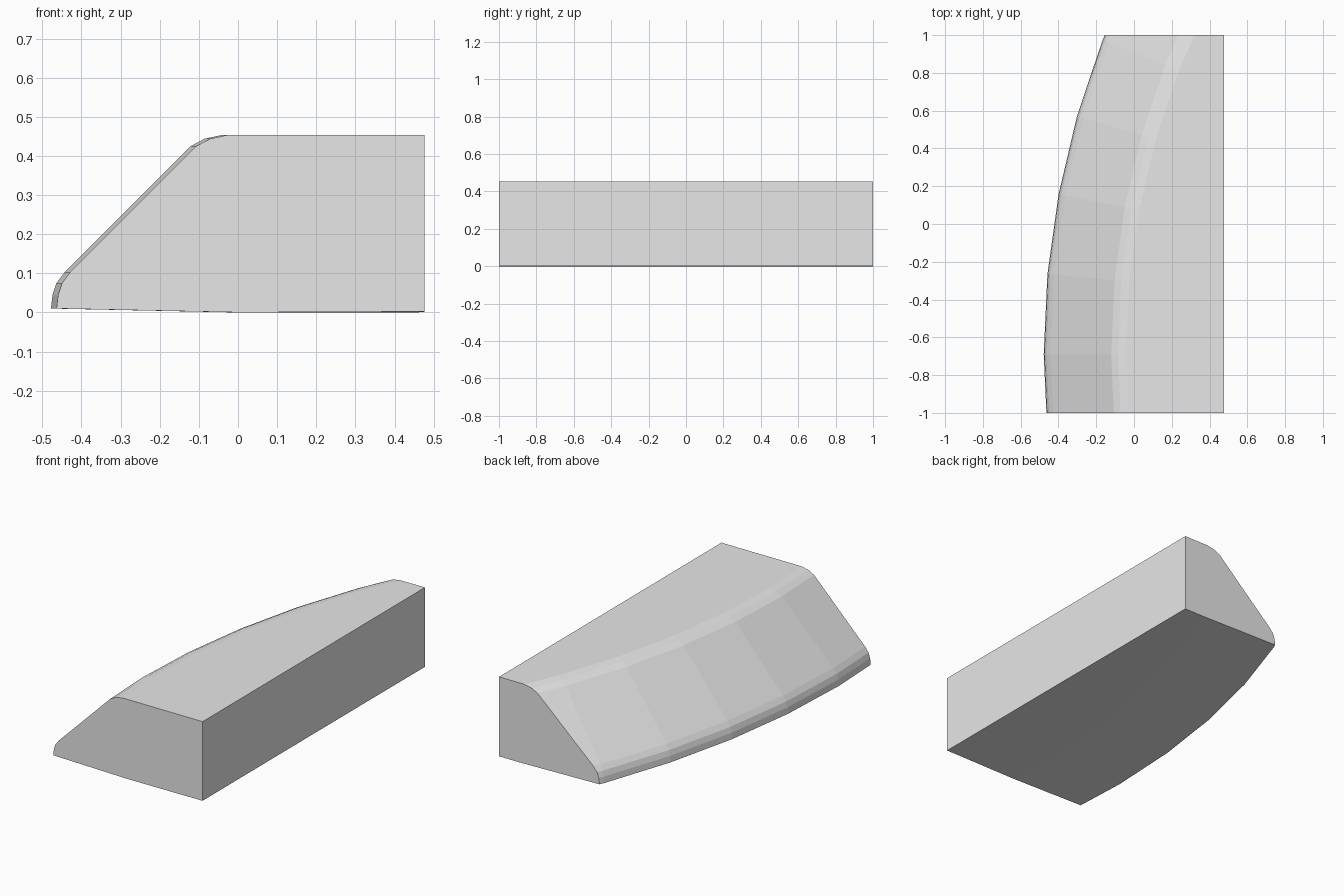
import bpy, bmesh, math
from mathutils import Vector

if "Cube" in bpy.data.objects:
    bpy.data.objects.remove(bpy.data.objects["Cube"])

# Curved wedge: a bevelled profile swept around a wide arc, then trimmed square
RADIUS, STEP = 4.6, 0.0925
CENTRE = Vector((RADIUS - 0.478, -0.69, 0))

# (distance inward from the outer edge, height)
profile = [(0, 0.01), (0.004, 0.045), (0.014, 0.075), (0.035, 0.103),
           (0.357, 0.425), (0.393, 0.444), (0.435, 0.453),
           (1.5, 0.453), (1.5, 0.005), (0.47, 0.0)]

bm = bmesh.new()
rings = []
for k in range(-2, 7):
    a = k * STEP
    out = Vector((-math.cos(a), math.sin(a), 0))
    rings.append([bm.verts.new(CENTRE + out * (RADIUS - d) + Vector((0, 0, z)))
                  for d, z in profile])
n = len(profile)
for r0, r1 in zip(rings, rings[1:]):
    for i in range(n):
        j = (i + 1) % n
        bm.faces.new((r0[i], r0[j], r1[j], r1[i]))
bm.faces.new(rings[0])
bm.faces.new(rings[-1][::-1])

# Trim to flat front, back and right side, closing each cut
for co, no in (((0, -1, 0), (0, -1, 0)), ((0, 1, 0), (0, 1, 0)),
               ((0.477, 0, 0), (1, 0, 0))):
    cut = bmesh.ops.bisect_plane(bm, geom=bm.verts[:] + bm.edges[:] + bm.faces[:],
                                 plane_co=co, plane_no=no, clear_outer=True)
    edges = [e for e in cut["geom_cut"] if isinstance(e, bmesh.types.BMEdge)]
    bmesh.ops.edgeloop_fill(bm, edges=edges)
bmesh.ops.recalc_face_normals(bm, faces=bm.faces[:])

mesh = bpy.data.meshes.new("curved_wedge")
bm.to_mesh(mesh)
bm.free()
grey = bpy.data.materials.new("light grey")
grey.diffuse_color = (0.8, 0.8, 0.8, 1)
grey.use_nodes = True
grey.node_tree.nodes["Principled BSDF"].inputs["Base Color"].default_value = grey.diffuse_color
mesh.materials.append(grey)
bpy.context.collection.objects.link(bpy.data.objects.new("curved_wedge", mesh))
